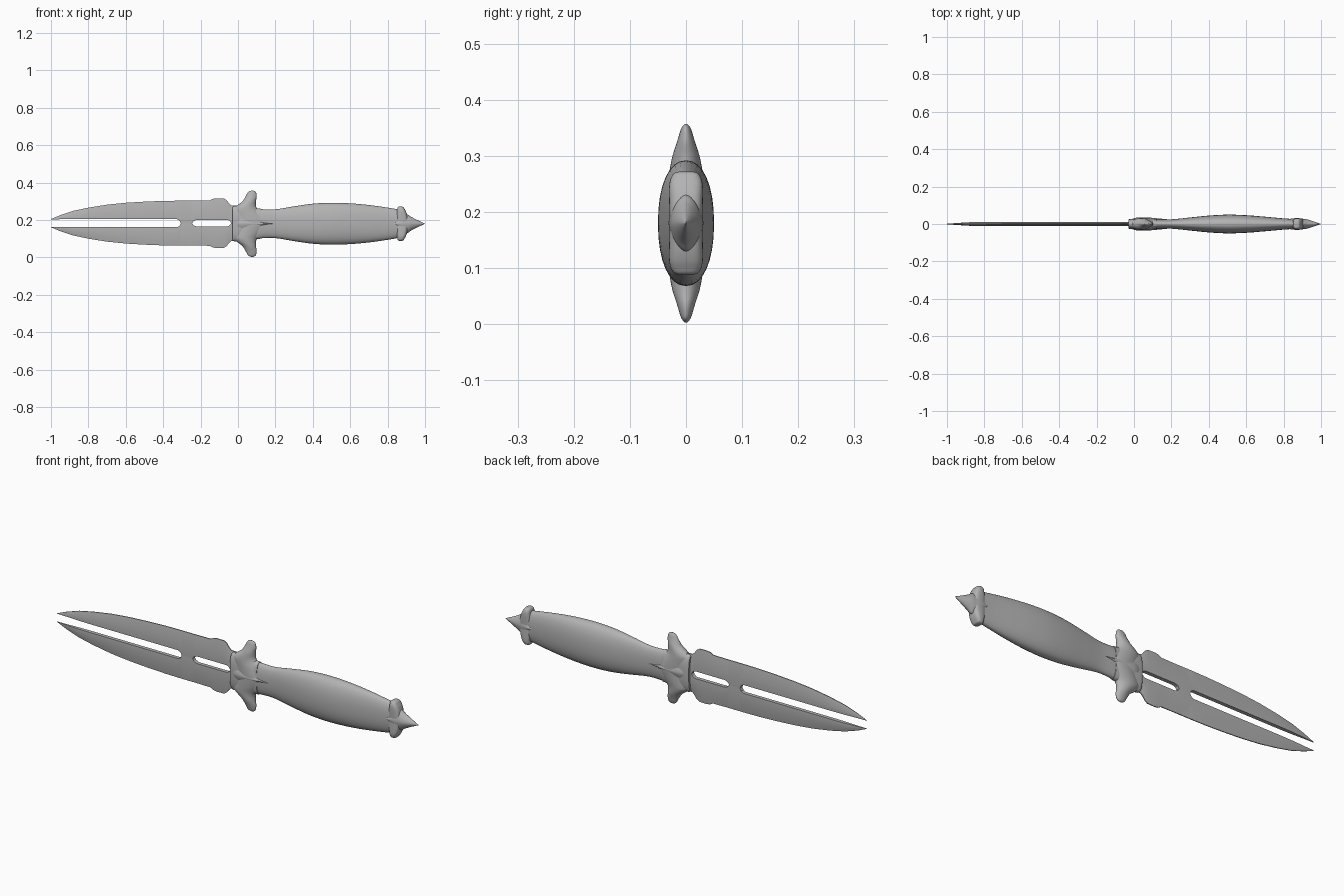
import bpy, bmesh, math
from mathutils import Vector

cube = bpy.data.objects.get("Cube")
if cube:
    bpy.data.objects.remove(cube)

MID = 0.18
steel = bpy.data.materials.new("grey steel")
steel.use_nodes = True
steel.diffuse_color = (0.45, 0.45, 0.45, 1)
steel.node_tree.nodes["Principled BSDF"].inputs["Base Color"].default_value = (0.45, 0.45, 0.45, 1)


def smooth_rows(rows, steps=5):
    """Catmull-Rom curve through rows of numbers."""
    rows = [Vector(r) for r in rows]
    out = []
    for i in range(len(rows) - 1):
        a, b = rows[max(i - 1, 0)], rows[i]
        c, d = rows[i + 1], rows[min(i + 2, len(rows) - 1)]
        for s in range(steps):
            t = s / steps
            out.append(0.5 * (2 * b + (c - a) * t + (2 * a - 5 * b + 4 * c - d) * t * t
                              + (3 * b - a - 3 * c + d) * t ** 3))
    return out + [rows[-1]]


def oval(hu, hv, power, sides=32):
    """Superellipse points: power 2 is an ellipse, less is a diamond, more is a box."""
    pts = []
    for i in range(sides):
        c, s = math.cos(math.tau * i / sides), math.sin(math.tau * i / sides)
        pts.append((math.copysign(abs(c) ** (2 / power), c) * max(hu, 0.0005),
                    math.copysign(abs(s) ** (2 / power), s) * max(hv, 0.0005)))
    return pts


def loft(name, rings, angle=40, mirror_z=None):
    bm = bmesh.new()
    loops = [[bm.verts.new(p) for p in ring] for ring in rings]
    n = len(loops[0])
    for a, b in zip(loops, loops[1:]):
        for i in range(n):
            j = (i + 1) % n
            bm.faces.new((a[i], a[j], b[j], b[i]))
    bm.faces.new(loops[0])
    bm.faces.new(loops[-1])
    if mirror_z is not None:
        geom = bmesh.ops.duplicate(bm, geom=bm.verts[:] + bm.edges[:] + bm.faces[:])["geom"]
        for v in geom:
            if isinstance(v, bmesh.types.BMVert):
                v.co.z = 2 * mirror_z - v.co.z
    bmesh.ops.recalc_face_normals(bm, faces=bm.faces)
    mesh = bpy.data.meshes.new(name)
    bm.to_mesh(mesh)
    bm.free()
    mesh.materials.append(steel)
    obj = bpy.data.objects.new(name, mesh)
    bpy.context.collection.objects.link(obj)
    bpy.ops.object.select_all(action='DESELECT')
    obj.select_set(True)
    bpy.context.view_layer.objects.active = obj
    bpy.ops.object.shade_smooth_by_angle(angle=math.radians(angle))
    return obj


def along_x(name, rows, power):
    """Rows: x, half height, half depth."""
    return loft(name, [[(x, v, MID + u) for u, v in oval(hz, hy, power)]
                       for x, hz, hy in smooth_rows(rows)])


def along_z(name, rows, power):
    """Rows for the upper half: offset from the middle, centre x, half width, half depth."""
    lower = [(-r[0], *r[1:]) for r in reversed(rows[1:])]
    return loft(name, [[(cx + u, v, MID + z) for u, v in oval(hx, hy, power)]
                       for z, cx, hx, hy in smooth_rows(lower + rows)])


# Twin blades: x, outer edge, inner edge, measured from the blade centre line;
# the inner edge closes to zero at the bridge and at the root
blade_z = 0.183
rows = [(-1, .022, .02), (-.95, .043, .021), (-.88, .066, .021), (-.8, .083, .021),
        (-.7, .099, .021), (-.6, .109, .021), (-.5, .115, .021), (-.4, .119, .021),
        (-.325, .12, .021), (-.312, .12, .014), (-.305, .12, 0), (-.245, .12, 0),
        (-.238, .12, .011), (-.222, .12, .018), (-.15, .121, .018), (-.135, .13, .018),
        (-.115, .133, .018), (-.075, .132, .018), (-.06, .122, .018), (-.05, .108, .016),
        (-.042, .1, .009), (-.037, .095, 0), (.01, .093, 0)]
rings = []
for x, outer, inner in rows:
    depth = 0.011 * min(1, 0.15 + (x + 1) * 6)
    ridge = inner + (outer - inner) * 0.45
    section = [(inner, .85), (ridge, 1), (outer, .2), (outer, -.2), (ridge, -1), (inner, -.85)]
    rings.append([(x, depth * k, blade_z + z) for z, k in section])
loft("twin_blades", rings, 30, blade_z)

# Guard with an upper and a lower wing
along_z("guard_wings", [(0, .07, .085, .034), (.04, .057, .078, .033), (.075, .04, .066, .031),
                        (.095, .044, .052, .029), (.12, .06, .036, .024), (.145, .07, .03, .016),
                        (.165, .074, .023, .01), (.173, .075, .016, .006),
                        (.177, .076, .005, .002)], 1.9)
along_x("guard_collar", [(-.03, .088, .022), (-.02, .094, .027), (.02, .093, .029),
                         (.07, .086, .028), (.12, .08, .026)], 2.6)
along_x("guard_ridge", [(-.015, .05, .026), (.02, .06, .035), (.07, .045, .035),
                        (.12, .022, .031), (.19, .0, .024)], 1.5)

# Swelling grip
along_x("grip", [(.05, .082, .025), (.12, .078, .025), (.2, .077, .025), (.3, .093, .035),
                 (.4, .107, .045), (.5, .112, .05), (.6, .109, .047), (.7, .1, .039),
                 (.8, .086, .03), (.88, .072, .025)], 2.2)

# Pommel: star-like collar and pointed spike
along_z("pommel_collar", [(0, .878, .034, .029), (.04, .876, .03, .03), (.065, .874, .024, .03),
                          (.08, .871, .019, .027), (.089, .87, .014, .021),
                          (.092, .87, .006, .012)], 3)
along_x("pommel_spike", [(.81, 0, .024), (.85, .022, .03), (.88, .048, .031), (.905, .05, .028),
                         (.925, .037, .025), (.96, .019, .014), (1, 0, 0)], 1.7)
